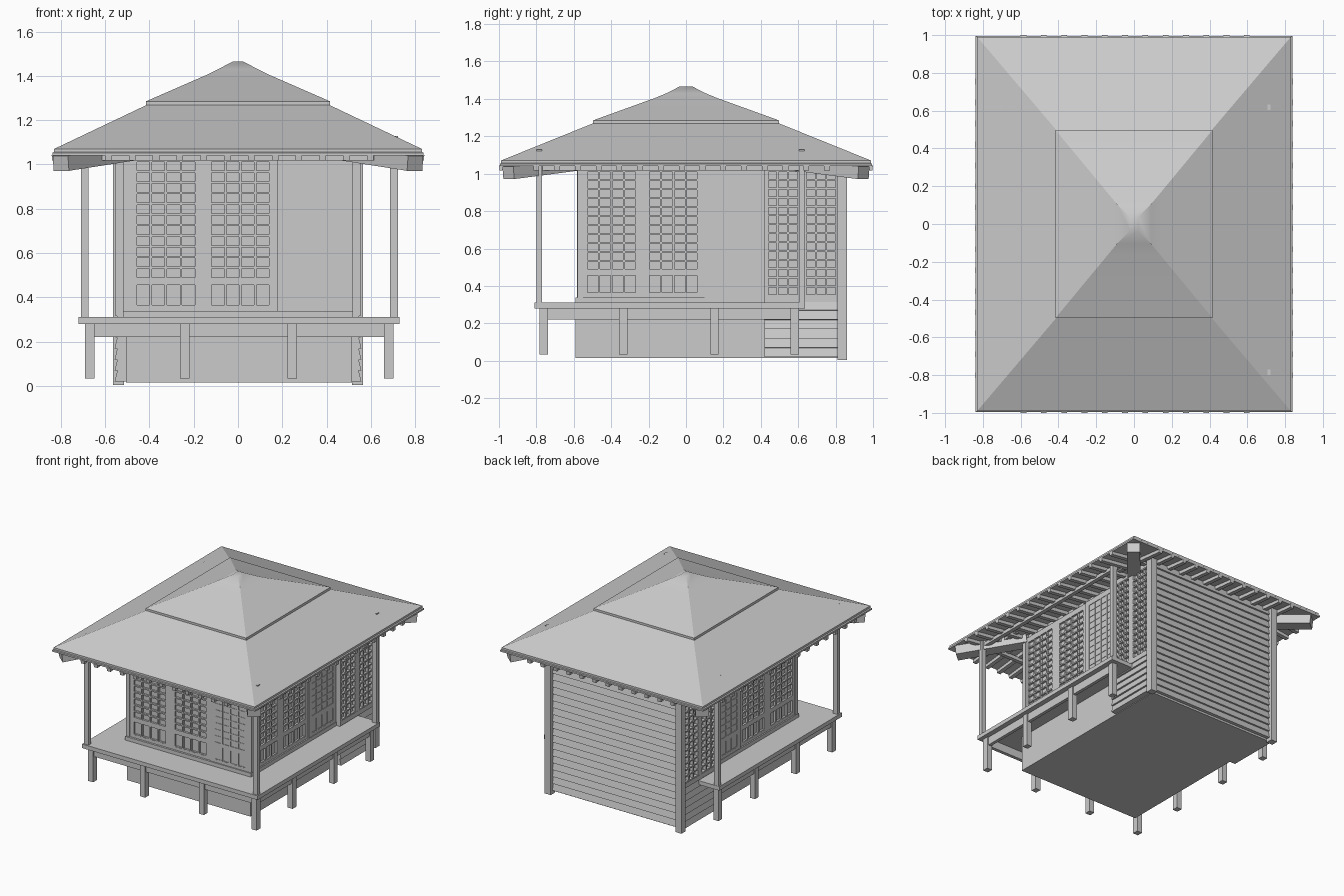
import bpy, bmesh
from mathutils import Vector, Matrix

cube = bpy.data.objects.get("Cube")
if cube:
    bpy.data.objects.remove(cube, do_unlink=True)

grey = bpy.data.materials.new("plain_grey")
grey.use_nodes = True
COLOUR = (0.6, 0.6, 0.6, 1)
grey.diffuse_color = COLOUR
grey.node_tree.nodes["Principled BSDF"].inputs["Base Color"].default_value = COLOUR


def finish(name, bm):
    bmesh.ops.recalc_face_normals(bm, faces=bm.faces)
    mesh = bpy.data.meshes.new(name)
    bm.to_mesh(mesh)
    bm.free()
    mesh.materials.append(grey)
    obj = bpy.data.objects.new(name, mesh)
    bpy.context.collection.objects.link(obj)
    return obj


def add_box(bm, a, b):
    """Axis-aligned box between two opposite corners."""
    a, b = Vector(a), Vector(b)
    size = [abs(v) for v in b - a]
    bmesh.ops.create_cube(bm, matrix=Matrix.Translation((a + b) / 2) @ Matrix.Diagonal((*size, 1)))


def add_beam(bm, a, b, width, height):
    """Box running from a to b, level across its width."""
    a, b = Vector(a), Vector(b)
    along = (b - a).normalized()
    across = Vector((0, 0, 1)).cross(along).normalized()
    up = along.cross(across)
    turn = Matrix((along, across, up)).transposed().to_4x4()
    size = Matrix.Diagonal(((b - a).length, width, height, 1))
    bmesh.ops.create_cube(bm, matrix=Matrix.Translation((a + b) / 2) @ turn @ size)


def boxes(name, pairs):
    bm = bmesh.new()
    for a, b in pairs:
        add_box(bm, a, b)
    return finish(name, bm)


def on(side, u, d, z):
    """Point on a wall: u along it, d outward from the centre."""
    return {"front": (u, -d, z), "back": (u, d, z), "right": (d, u, z), "left": (-d, u, z)}[side]


def loft(name, rings):
    """Stack of rectangles (half x, half y, z), capped at both ends."""
    bm = bmesh.new()
    loops = [[bm.verts.new((sx * x, sy * y, z)) for sx, sy in ((-1, -1), (1, -1), (1, 1), (-1, 1))]
             for x, y, z in rings]
    for low, high in zip(loops, loops[1:]):
        for i in range(4):
            j = (i + 1) % 4
            bm.faces.new((low[i], low[j], high[j], high[i]))
    bm.faces.new(loops[0])
    bm.faces.new(loops[-1])
    return finish(name, bm)


def siding(name, side, u0, u1, d, z0, z1, count):
    """Overlapping boards: a saw-tooth profile pulled along the wall."""
    step = (z1 - z0) / count
    profile = [(d - 0.03, z1), (d - 0.03, z0)]
    for i in range(count):
        profile += [(d + 0.012, z0 + i * step), (d, z0 + (i + 1) * step - 0.001)]
    bm = bmesh.new()
    ends = [[bm.verts.new(on(side, u, *p)) for p in profile] for u in (u0, u1)]
    for i in range(len(profile)):
        j = (i + 1) % len(profile)
        bm.faces.new((ends[0][i], ends[0][j], ends[1][j], ends[1][i]))
    for end in ends:
        bm.faces.new(end)
    finish(name, bm)


def lattice(bm, side, u0, u1, z0, z1, columns, rows, back, face):
    """Grid of thin bars standing out from the paper behind."""
    half = 0.005
    for i in range(columns + 1):
        u = u0 + (u1 - u0) * i / columns
        add_box(bm, on(side, u - half, back, z0), on(side, u + half, face, z1))
    for i in range(rows + 1):
        z = z0 + (z1 - z0) * i / rows
        add_box(bm, on(side, u0, back, z - half), on(side, u1, face - 0.001, z + half))


def screen(name, side, u0, u1, face, depth):
    """Sliding screen: solid stiles and rails, tall grid, one row of low cells."""
    bm = bmesh.new()
    left, right, back = u0 + 0.033, u1 - 0.033, face - 0.035
    add_box(bm, on(side, u0, back, 0.33), on(side, u1, face - depth, 1.05))
    for a, b in ((u0, left), (right, u1)):
        add_box(bm, on(side, a, back, 0.33), on(side, b, face, 1.05))
    for a, b in ((0.33, 0.36), (0.46, 0.49), (1.01, 1.05)):
        add_box(bm, on(side, left, back, a), on(side, right, face, b))
    lattice(bm, side, left, right, 0.485, 1.015, 4, 11, back, face)
    lattice(bm, side, left, right, 0.36, 0.46, 4, 1, back, face)
    finish(name, bm)


# Roof: hollow-looking eave, lower skirt and smooth upper cap
loft("lower_roof", [(0.5, 0.6, 1.085), (0.838, 0.995, 1.04), (0.838, 0.995, 1.052),
                    (0.83, 0.99, 1.056), (0.83, 0.99, 1.07), (0.405, 0.49, 1.272)])
cap = loft("upper_roof", [(0.415, 0.497, 1.265), (0.415, 0.497, 1.285), (0.14, 0.165, 1.405),
                          (0.09, 0.105, 1.43), (0.022, 0.036, 1.465)])
bpy.context.view_layer.objects.active = cap
cap.select_set(True)
bpy.ops.object.shade_smooth_by_angle()

# Rafters on all four eaves
bm = bmesh.new()
for s in (-1, 1):
    for i in range(12):
        x = -0.585 + i * 0.1075
        add_beam(bm, (x, s * 0.998, 1.03), (x, s * 0.55, 1.075), 0.03, 0.026)
    for i in range(15):
        y = -0.8 + i * 0.111
        add_beam(bm, (s * 0.84, y, 1.03), (s * 0.48, y, 1.07), 0.03, 0.026)
finish("rafters", bm)

# Heavy diagonal beams under the roof corners
bm = bmesh.new()
for sx in (-1, 1):
    for sy in (-1, 1):
        add_beam(bm, (sx * 0.8, sy * 0.95, 1.005), (sx * 0.48, sy * 0.57, 1.055), 0.09, 0.068)
finish("hip_beams", bm)

# Purlins joining the veranda posts
boxes("purlins", [((-0.7, -0.8, 1.018), (0.7, -0.772, 1.045))] +
      [((s * 0.675, -0.8, 1.018), (s * 0.705, 0.63, 1.045)) for s in (-1, 1)])

# Veranda: deck, posts, legs and edge beams
boxes("veranda_deck", [((-0.72, -0.81, 0.28), (0.73, 0.635, 0.31))])
boxes("veranda_posts", [((x - 0.018, y - 0.015, 0.3), (x + 0.018, y + 0.015, 1.128))
                        for x in (-0.692, 0.704) for y in (-0.785, 0.618)])
leg_x, leg_y = (-0.67, -0.24, 0.245, 0.68), (-0.76, -0.335, 0.152, 0.582)
spots = [(x, leg_y[0]) for x in leg_x] + [(x, y) for x in (leg_x[0], leg_x[-1]) for y in leg_y[1:]]
boxes("veranda_legs", [((x - 0.021, y - 0.022, 0.033), (x + 0.021, y + 0.022, 0.285)) for x, y in spots])
boxes("deck_beams", [((-0.68, -0.77, 0.22), (0.69, -0.745, 0.28))] +
      [((x - 0.012, -0.76, 0.22), (x + 0.012, 0.59, 0.28)) for x in (leg_x[0], leg_x[-1])])

# House body, sill and rear bay
boxes("foundation", [((-0.505, -0.59, 0.015), (0.515, 0.815, 0.31))])
boxes("wall_core", [((-0.49, -0.55, 0.3), (0.49, 0.81, 1.1))])
boxes("sill", [((-0.52, -0.59, 0.305), (0.52, 0.5, 0.338))])
boxes("rear_bay", [((-0.525, 0.42, 0.02), (0.53, 0.81, 1.07))])
boxes("rear_corner_posts", [((s * 0.515, 0.81, 0.003), (s * 0.565, 0.86, 1.06)) for s in (-1, 1)])
boxes("front_corner_posts", [((s * 0.49, -0.58, 0.33), (s * 0.517, -0.55, 1.06)) for s in (-1, 1)])

# Sliding screens: two deep ones and one shallow one on each open side
for i, (u0, u1) in enumerate(((-0.495, -0.157), (-0.157, 0.178), (0.178, 0.505))):
    screen(f"front_screen_{i + 1}", "front", u0, u1, 0.582 if i == 2 else 0.575, 0.004 if i == 2 else 0.015)
for side in ("left", "right"):
    for i, (u0, u1) in enumerate(((-0.565, -0.232), (-0.232, 0.098), (0.098, 0.42))):
        screen(f"{side}_screen_{i + 1}", side, u0, u1, 0.517 if i == 2 else 0.51, 0.004 if i == 2 else 0.015)

    # Rear bay lattice above boarded skirt
    bm = bmesh.new()
    for u0, u1 in ((0.435, 0.6), (0.64, 0.805)):
        lattice(bm, side, u0, u1, 0.35, 1.015, 3, 14, 0.51, 0.55)
    for a, b in ((0.42, 0.435), (0.6, 0.64), (0.803, 0.812)):
        add_box(bm, on(side, a, 0.5, 0.32), on(side, b, 0.552, 1.06))
    add_box(bm, on(side, 0.42, 0.5, 0.315), on(side, 0.812, 0.553, 0.35))
    finish(f"{side}_bay_lattice", bm)
    siding(f"{side}_skirt_boards", side, 0.42, 0.812, 0.545, 0.02, 0.32, 6)

# Boarded back wall
siding("back_boards", "back", -0.52, 0.52, 0.828, 0.03, 1.06, 20)
